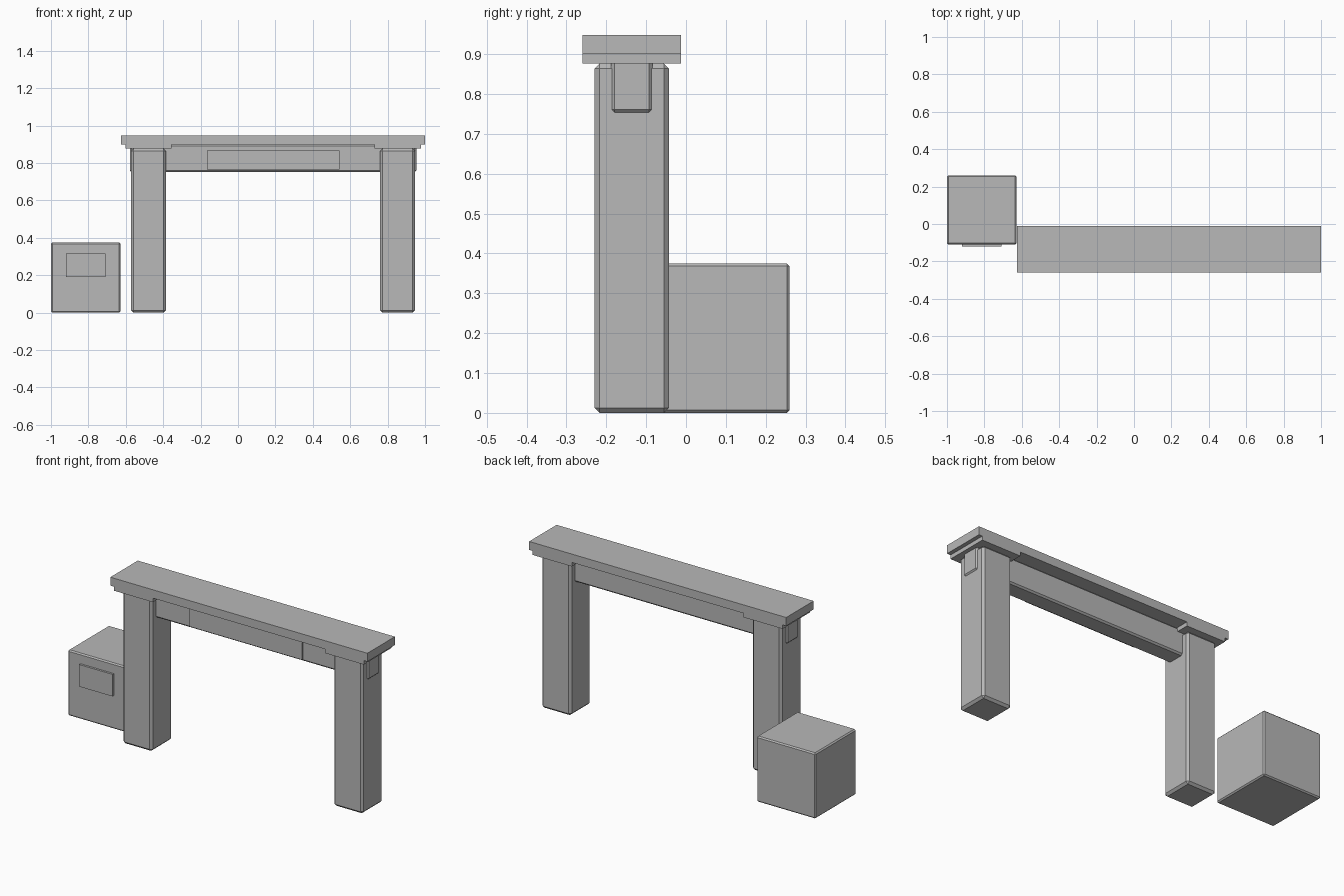
import bpy
import bmesh

if "Cube" in bpy.data.objects:
    bpy.data.objects.remove(bpy.data.objects["Cube"])

# One flat colour for the whole model
grey = bpy.data.materials.new("stone grey")
grey.diffuse_color = (0.48, 0.48, 0.48, 1.0)
grey.use_nodes = True
grey.node_tree.nodes["Principled BSDF"].inputs["Base Color"].default_value = grey.diffuse_color

MID_X = 0.1875   # centre of the gate in x
MID_Y = -0.136   # centre of the gate in y


def finish(name, bm):
    bmesh.ops.recalc_face_normals(bm, faces=bm.faces)
    mesh = bpy.data.meshes.new(name)
    bm.to_mesh(mesh)
    bm.free()
    mesh.materials.append(grey)
    obj = bpy.data.objects.new(name, mesh)
    bpy.context.collection.objects.link(obj)
    return obj


def box(name, x, y, z, bevel=0.0):
    """Block from (min, max) ranges, with optional single-cut chamfer."""
    bm = bmesh.new()
    bmesh.ops.create_cube(bm, size=1)
    for v in bm.verts:
        for i, (lo, hi) in enumerate((x, y, z)):
            v.co[i] = lo if v.co[i] < 0 else hi
    if bevel:
        bmesh.ops.bevel(bm, geom=bm.edges[:], offset=bevel, segments=1,
                        affect='EDGES', profile=0.5)
    return finish(name, bm)


def extrude_y(name, points, y0, y1):
    """Closed x/z profile extruded along y."""
    bm = bmesh.new()
    face = bm.faces.new([bm.verts.new((px, y0, pz)) for px, pz in points])
    out = bmesh.ops.extrude_face_region(bm, geom=[face])
    for v in out["geom"]:
        if isinstance(v, bmesh.types.BMVert):
            v.co.y = y1
    return finish(name, bm)


# Stepped top slab: half profile mirrored about the gate centre
half = [(0.8125, 0.948), (0.8125, 0.90), (0.79, 0.90), (0.79, 0.877),
        (0.543, 0.877), (0.543, 0.90)]
profile = [(MID_X + dx, z) for dx, z in half]
profile += [(MID_X - dx, z) for dx, z in reversed(half)]
extrude_y("top_slab", profile, -0.26, -0.012)

# Two chamfered legs
for side, name in ((-1, "left_leg"), (1, "right_leg")):
    cx = MID_X + side * 0.666
    box(name, (cx - 0.093, cx + 0.093), (MID_Y - 0.093, MID_Y + 0.093),
        (0.0, 0.877), 0.0125)

# Cross beam passing through both legs
box("cross_beam", (MID_X - 0.766, MID_X + 0.766),
    (MID_Y - 0.052, MID_Y + 0.052), (0.752, 0.90), 0.009)

# Plain plate on the front of the beam
box("beam_plate", (-0.166, 0.543), (-0.199, -0.186), (0.765, 0.867))

# Offering box with its front plate
box("side_box", (-1.0, -0.628), (-0.109, 0.26), (0.0, 0.375), 0.007)
box("side_box_plate", (-0.919, -0.709), (-0.121, -0.108), (0.191, 0.317))
